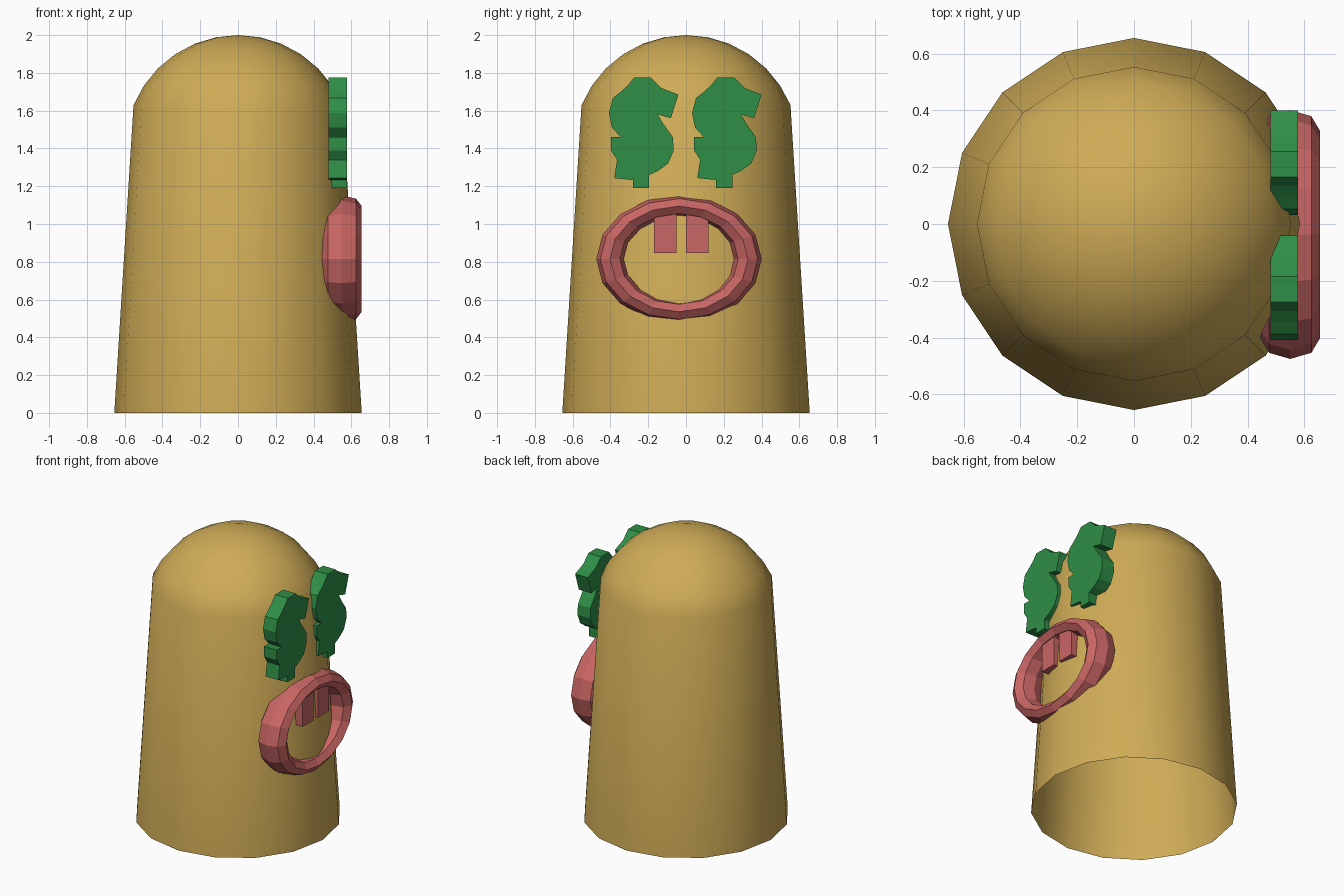
import bpy
import bmesh
from math import sin, cos, pi, asin
from mathutils import Vector

default = bpy.data.objects.get("Cube")
if default:
    bpy.data.objects.remove(default)


def make_material(name, rgb):
    mat = bpy.data.materials.new(name)
    mat.use_nodes = True
    mat.diffuse_color = (*rgb, 1)
    mat.node_tree.nodes["Principled BSDF"].inputs["Base Color"].default_value = (*rgb, 1)
    return mat


def make_object(name, bm, mat, smooth=False):
    bmesh.ops.recalc_face_normals(bm, faces=bm.faces)
    for face in bm.faces:
        face.smooth = smooth
    mesh = bpy.data.meshes.new(name)
    bm.to_mesh(mesh)
    bm.free()
    mesh.materials.append(mat)
    obj = bpy.data.objects.new(name, mesh)
    bpy.context.collection.objects.link(obj)
    return obj


tan = make_material("tan", (0.62, 0.41, 0.093))
green = make_material("green", (0.028, 0.275, 0.063))
pink = make_material("pink", (0.58, 0.133, 0.127))

SIDES = 16

# Body: open-bottomed tapered shell with a spherical cap
BASE_R, RIM_R, RIM_Z, TOP_Z = 0.655, 0.553, 1.63, 2.0
rise = TOP_Z - RIM_Z
cap_r = (RIM_R ** 2 + rise ** 2) / (2 * rise)
cap_angle = asin(RIM_R / cap_r)
profile = [(BASE_R, 0), (RIM_R, RIM_Z)]
CAP_STEPS = 6
for i in range(1, CAP_STEPS):
    a = cap_angle * (1 - i / CAP_STEPS)
    profile.append((cap_r * sin(a), TOP_Z - cap_r + cap_r * cos(a)))

bm = bmesh.new()
rings = [[bm.verts.new((r * cos(2 * pi * k / SIDES), r * sin(2 * pi * k / SIDES), z))
          for k in range(SIDES)] for r, z in profile]
for low, high in zip(rings, rings[1:]):
    for k in range(SIDES):
        n = (k + 1) % SIDES
        bm.faces.new((low[k], low[n], high[n], high[k]))
tip = bm.verts.new((0, 0, TOP_Z))
for k in range(SIDES):
    bm.faces.new((rings[-1][k], rings[-1][(k + 1) % SIDES], tip))
make_object("body", bm, tan, smooth=True)

# Lips: faceted oval ring with an eight-sided section
MOUTH = Vector((0.55, -0.037, 0.815))
TUBE = 8
bm = bmesh.new()
loops = []
for k in range(SIDES):
    a = 2 * pi * k / SIDES
    loop = []
    for j in range(TUBE):
        b = 2 * pi * j / TUBE
        r = 1 + 0.2 * cos(b)
        offset = Vector((0.105 * sin(b), 0.365 * r * cos(a), 0.28 * r * sin(a)))
        loop.append(bm.verts.new(MOUTH + offset))
    loops.append(loop)
for k in range(SIDES):
    here, there = loops[k], loops[(k + 1) % SIDES]
    for j in range(TUBE):
        n = (j + 1) % TUBE
        bm.faces.new((here[j], there[j], there[n], here[n]))
make_object("lips", bm, pink)

# Teeth: two blocks hanging from the upper lip
for name, y in (("right_tooth", -0.11), ("left_tooth", 0.06)):
    bm = bmesh.new()
    bmesh.ops.create_cube(bm, size=1)
    bmesh.ops.scale(bm, vec=(0.08, 0.12, 0.22), verts=bm.verts)
    bmesh.ops.translate(bm, vec=(0.58, y, 0.957), verts=bm.verts)
    make_object(name, bm, pink)

# Eyes: curly outline extruded into a slab
outline = [
    (-0.055, 1.775), (0.035, 1.775), (0.09, 1.72), (0.18, 1.685), (0.14, 1.56),
    (0.07, 1.58), (0.10, 1.53), (0.15, 1.46), (0.155, 1.39), (0.125, 1.32),
    (0.07, 1.28), (0.025, 1.26), (0.025, 1.19), (-0.06, 1.19), (-0.06, 1.233),
    (-0.16, 1.243), (-0.145, 1.34), (-0.177, 1.39), (-0.177, 1.46), (-0.125, 1.46),
    (-0.172, 1.51), (-0.188, 1.587), (-0.167, 1.667), (-0.125, 1.70), (-0.087, 1.735),
]
for name, y in (("right_eye", -0.22), ("left_eye", 0.22)):
    bm = bmesh.new()
    face = bm.faces.new([bm.verts.new((0.48, y + dy, z)) for dy, z in outline])
    result = bmesh.ops.extrude_face_region(bm, geom=[face], use_keep_orig=True)
    moved = [v for v in result["geom"] if isinstance(v, bmesh.types.BMVert)]
    bmesh.ops.translate(bm, vec=(0.098, 0, 0), verts=moved)
    make_object(name, bm, green)
